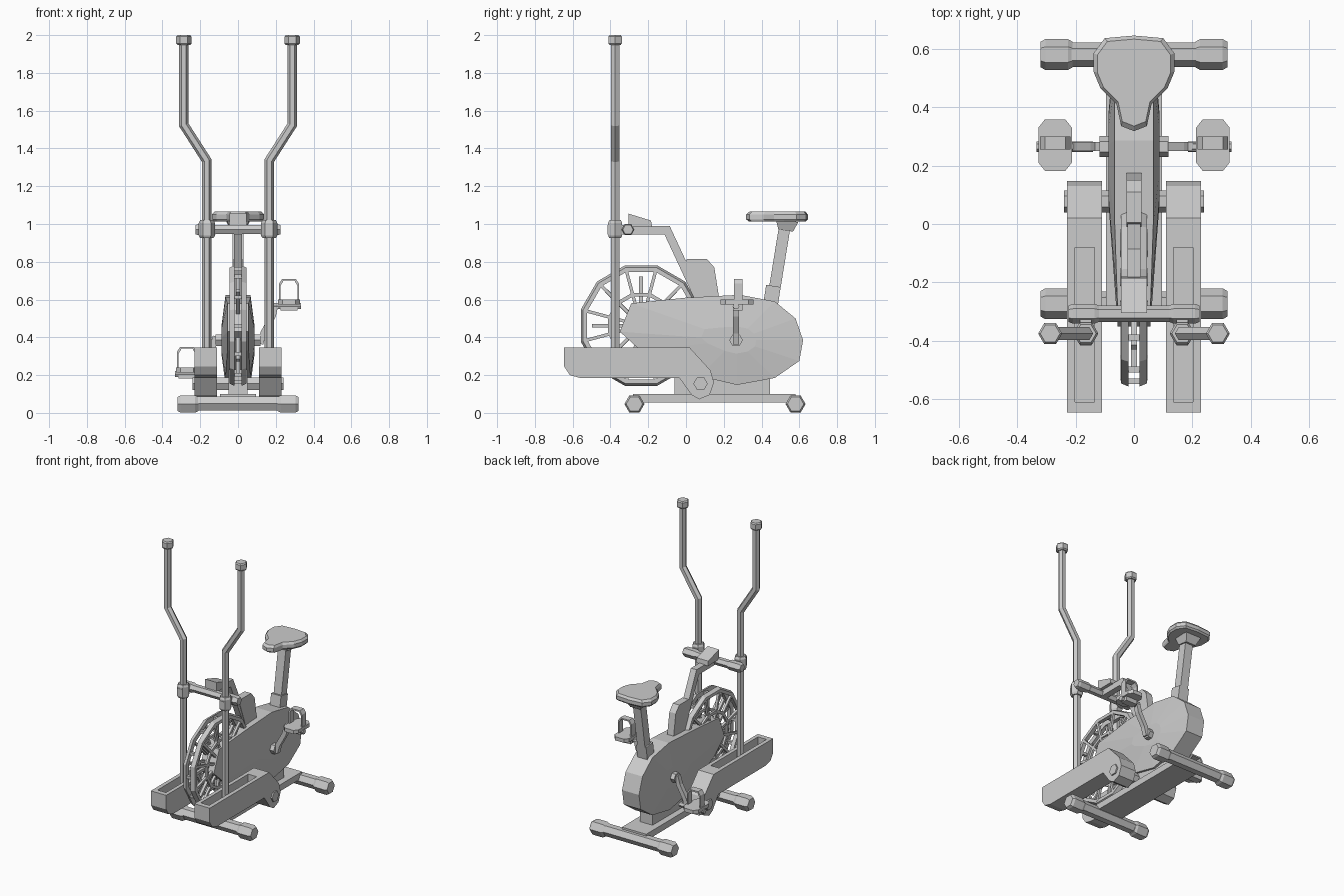
import bpy, bmesh, math
from mathutils import Vector as V

if "Cube" in bpy.data.objects:
    bpy.data.objects.remove(bpy.data.objects["Cube"])

grey = bpy.data.materials.new("plain_grey")
grey.use_nodes = True
grey.diffuse_color = (0.6, 0.6, 0.6, 1)
grey.node_tree.nodes["Principled BSDF"].inputs["Base Color"].default_value = (0.6, 0.6, 0.6, 1)
X, Y, Z = V((1, 0, 0)), V((0, 1, 0)), V((0, 0, 1))
SIDES = (("left", 1), ("right", -1))


def finish(name, bm):
    bmesh.ops.recalc_face_normals(bm, faces=bm.faces)
    me = bpy.data.meshes.new(name)
    bm.to_mesh(me)
    bm.free()
    me.materials.append(grey)
    ob = bpy.data.objects.new(name, me)
    bpy.context.collection.objects.link(ob)
    return ob


def loft(name, loops, closed=False):
    """Skin matching loops of points, capped at the ends or joined round."""
    bm = bmesh.new()
    rings = [[bm.verts.new(p) for p in loop] for loop in loops]
    pairs = list(zip(rings, rings[1:]))
    if closed:
        pairs.append((rings[-1], rings[0]))
    else:
        bm.faces.new(rings[0])
        bm.faces.new(rings[-1])
    for a, b in pairs:
        for i in range(len(a)):
            j = (i + 1) % len(a)
            bm.faces.new((a[i], a[j], b[j], b[i]))
    return finish(name, bm)


def prism(name, outline, x0, x1):
    """Extrude a (y, z) outline along x."""
    return loft(name, [[(x, y, z) for y, z in outline] for x in (x0, x1)])


def box(name, x0, x1, y0, y1, z0, z1):
    return prism(name, [(y0, z0), (y1, z0), (y1, z1), (y0, z1)], x0, x1)


def tube(name, path, r, flat=Z, n=6):
    """Mitred polygonal tube; `flat` is the direction a flat side faces."""
    path = [V(p) for p in path]
    radii = r if isinstance(r, list) else [r] * len(path)
    loops = []
    for i, p in enumerate(path):
        d0 = (p - path[i - 1]).normalized() if i else (path[1] - p).normalized()
        d1 = (path[i + 1] - p).normalized() if i < len(path) - 1 else d0
        plane, across = d0 + d1, d0.cross(flat).normalized()
        u = across.cross(d0)
        loop = []
        for k in range(n):
            a = 2 * math.pi * k / n + (math.pi / 2 if n == 6 else math.pi / n)
            o = (u * math.cos(a) + across * math.sin(a)) * radii[i]
            loop.append(p + o - d0 * (o.dot(plane) / d0.dot(plane)))
        loops.append(loop)
    return loft(name, loops)


def cap(name, a, b, r, flat=Z):
    """Hexagonal sleeve with chamfered ends."""
    a, b = V(a), V(b)
    return tube(name, [a, a.lerp(b, .15), a.lerp(b, .85), b], [r * .82, r, r, r * .82], flat)


# Base frame with end caps
box("base_beam", -.095, .095, -.28, .58, .055, .1)
for end, y in (("front", -.273), ("rear", .58)):
    tube(end + "_stabilizer", [(-.25, y, .05), (.25, y, .05)], .042)
    for side, s in SIDES:
        cap(f"{end}_{side}_foot", (s * .21, y, .047), (s * .32, y, .047), .053)
box("housing_pedestal", -.05, .05, -.06, .445, .1, .23)

# Drive housing, domed towards the crank
outline = [(-.35, .43), (-.29, .58), (0, .61), (.285, .625), (.47, .59), (.58, .5), (.62, .385),
           (.6, .275), (.47, .185), (.27, .148), (.07, .195), (-.24, .33)]
cy, cz = .265, .385


def housing_loop(x, scale):
    return [(x * (.85 if y < -.2 and scale == 1 else 1), cy + (y - cy) * scale, cz + (z - cz) * scale)
            for y, z in outline]


loft("drive_housing", [housing_loop(x, k) for x, k in
                       ((-.088, .3), (-.066, 1), (.066, 1), (.088, .3))])

# Fan wheel cage
wy, wz = -.238, .462


def polar(x, r, a):
    return (x, wy + r * math.cos(a), wz + r * math.sin(a))


def ring(name, section):
    loft(name, [[polar(x, r, math.radians(30 * k + 15)) for x, r in section] for k in range(12)], True)


tube("fan_hub", [(-.05, wy, wz), (.05, wy, wz)], .05)
for side, s in SIDES:
    ring(side + "_fan_rim", [(s * .018, .33), (s * .045, .318), (s * .045, .295), (s * .018, .295)])
    ring(side + "_fan_inner_ring", [(s * .03, .18), (s * .045, .18), (s * .045, .16), (s * .03, .16)])
    for k in range(12):
        a = math.radians(30 * k + 15)
        tube(f"{side}_fan_spoke_{k}", [polar(s * .037, .04, a), polar(s * .037, .305, a)], .012, X, 4)
for k in range(12):
    a = math.radians(30 * k)
    tube(f"fan_rung_{k}", [polar(-.03, .3, a), polar(.03, .3, a)], .014, Z, 4)
for k in range(8):
    a = math.radians(45 * k)
    tube(f"fan_blade_{k}", [polar(0, .04, a), polar(0, .26, a)], .014, X, 4)

# Foot troughs, hollowed from above, with their pivot axle
trough = [(-.645, .345), (.02, .345), (.13, .225), (.148, .16), (.125, .095), (.07, .072),
          (.03, .095), (-.035, .185), (-.56, .185), (-.615, .2), (-.645, .245)]
for side, s in SIDES:
    ob = prism(side + "_foot_trough", trough, s * .11, s * .23)
    cutter = box("trough_cutter", s * .136, s * .202, -.61, -.08, .23, .5)
    cutter.hide_render = True
    mod = ob.modifiers.new("pocket", "BOOLEAN")
    mod.object, mod.operation, mod.solver = cutter, "DIFFERENCE", "EXACT"
    bpy.context.view_layer.objects.active = ob
    bpy.ops.object.modifier_apply(modifier=mod.name)
    bpy.data.objects.remove(cutter)
tube("trough_axle", [(-.24, .077, .155), (.24, .077, .155)], .038)

# Swinging handles with grips and clamps
hy = -.375
for side, s in SIDES:
    x0, x1 = s * .165, s * .287
    tube(side + "_handle", [(x0, hy, .22), (x0, hy, 1.335), (x1, hy, 1.525), (x1, hy, 1.98)], .025, Y)
    cap(side + "_handle_cap", (x1, hy, 1.948), (x1, hy, 2), .041, Y)
    cap(side + "_handle_clamp", (x0, hy, .925), (x0, hy, 1.02), .043, Y)
    box(side + "_clamp_link", x0 - .02, x0 + .02, hy - .04, -.3, .945, .995)
    cap(side + "_bar_collar", (s * .12, -.307, .97), (s * .225, -.307, .97), .034)
tube("handle_crossbar", [(-.2, -.307, .97), (.2, -.307, .97)], .028)

# Neck tube, console and shroud
tube("neck_tube", [(0, -.32, .967), (0, -.1, .967), (0, .08, .58)], .031, X, 4)
prism("console", [(-.305, .985), (-.18, .985), (-.185, 1.018), (-.305, 1.055)], -.045, .045)
prism("neck_shroud", [(.005, .815), (.11, .815), (.15, .77), (.18, .58), (.06, .58), (-.01, .77)],
      -.025, .025)

# Seat and post
tube("seat_post", [(0, .46, .6), (0, .525, 1.0)], .043, X, 4)
tube("seat_sleeve", [(0, .447, .57), (0, .463, .672)], .055, X, 4)
tube("seat_bracket", [(0, .528, .965), (0, .535, 1.018)], [.055, .085], X, 4)
half = [(.1, .636), (.138, .585), (.138, .52), (.115, .465), (.06, .41), (.044, .335)]
seat = [(0, .645)] + half + [(0, .318)] + [(-x, y) for x, y in reversed(half)]
loft("seat", [[(x * k, .51 + (y - .51) * k, z) for x, y in seat]
              for z, k in ((1.014, .93), (1.025, 1), (1.05, 1), (1.065, .91))])

# Cranks and pedals, opposed
tube("crank_axle", [(-.118, cy, cz), (.118, cy, cz)], .036)
for side, s in SIDES:
    pz = cz + s * .18
    tube(side + "_crank_arm", [(s * .118, cy, cz - s * .02), (s * .135, cy, cz + s * .04),
                               (s * .185, cy, pz - s * .05), (s * .2, cy, pz + s * .015)], .022, Y, 4)
    tube(side + "_pedal_spindle", [(s * .14 if s < 0 else .185, cy, pz), (s * .333, cy, pz)], .018)
    px, py = s * .27, .27
    plan = [(.035, -.088), (.057, -.06), (.057, .06), (.035, .088)]
    plan += [(-x, y) for x, y in reversed(plan)]
    loft(side + "_pedal", [[(px + x, py + y, z) for x, y in plan] for z in (pz + .008, pz + .034)])
    box(side + "_pedal_block", px - .045, px + .045, py - .02, py + .03, pz - .022, pz + .01)
    arch = [(-.052, .02), (-.052, .12), (-.035, .145), (.035, .145), (.052, .12), (.052, .02)]
    inner = [(x * .84, z - (.01 if z > .1 else 0)) for x, z in reversed(arch)]
    loft(side + "_toe_strap", [[(px + x, y, pz + z) for x, z in arch + inner]
                               for y in (py - .015, py + .03)])
